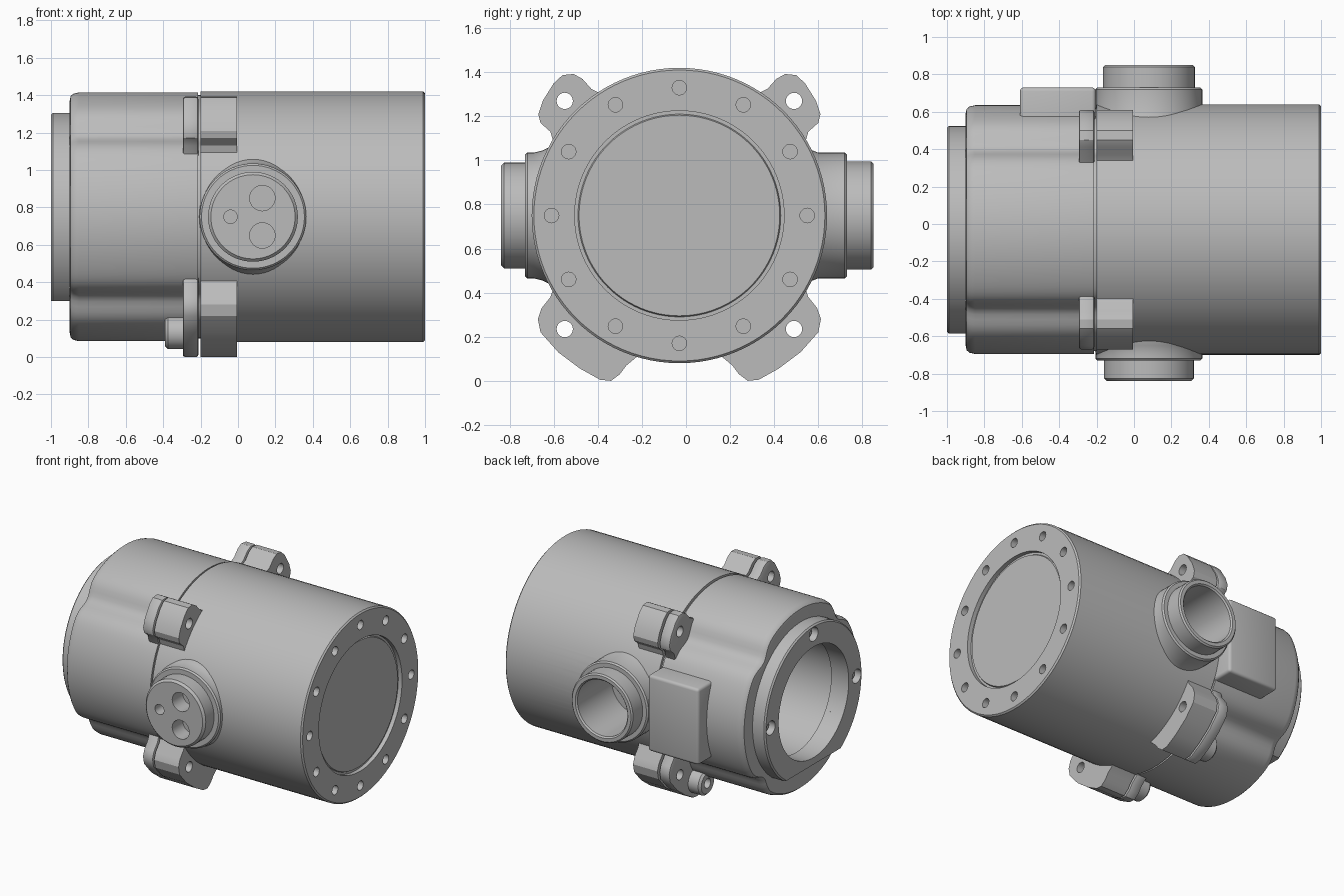
import bpy, bmesh
from math import sin, cos, pi, exp, degrees, radians
from mathutils import Matrix

if "Cube" in bpy.data.objects:
    bpy.data.objects.remove(bpy.data.objects["Cube"], do_unlink=True)

CY, CZ = -0.03, 0.75      # main axis, running along x
PX = 0.08                 # x of the two side ports

metal = bpy.data.materials.new("cast_grey")
metal.use_nodes = True
metal.diffuse_color = (0.5, 0.5, 0.5, 1)
metal.node_tree.nodes["Principled BSDF"].inputs["Base Color"].default_value = (0.5, 0.5, 0.5, 1)
parts = []


def finish(name, bm, keep=True):
    bmesh.ops.remove_doubles(bm, verts=bm.verts, dist=1e-5)
    bmesh.ops.recalc_face_normals(bm, faces=bm.faces)
    me = bpy.data.meshes.new(name)
    bm.to_mesh(me)
    bm.free()
    me.materials.append(metal)
    ob = bpy.data.objects.new(name, me)
    bpy.context.collection.objects.link(ob)
    if keep:
        parts.append(ob)
    return ob


def lathe(name, profile, place, n=96, shape=None, closed=False, keep=True):
    """Revolve (axial, radius) points about local x, then move into place."""
    bm = bmesh.new()
    rings = []
    for a, r in profile:
        ring = []
        for i in range(n):
            t = 2 * pi * i / n
            rr = shape(r, t) if shape else r
            ring.append(bm.verts.new((a, rr * cos(t), rr * sin(t))))
        rings.append(ring)
    pairs = list(zip(rings, rings[1:]))
    if closed:
        pairs.append((rings[-1], rings[0]))
    for p, q in pairs:
        for i in range(n):
            j = (i + 1) % n
            bm.faces.new((p[i], p[j], q[j], q[i]))
    bm.transform(place)
    return finish(name, bm, keep)


def prism(name, outline, x0, x1):
    bm = bmesh.new()
    face = bm.faces.new([bm.verts.new((x0, CY + y, CZ + z)) for y, z in outline])
    out = bmesh.ops.extrude_face_region(bm, geom=[face])
    moved = [v for v in out["geom"] if isinstance(v, bmesh.types.BMVert)]
    bmesh.ops.translate(bm, verts=moved, vec=(x1 - x0, 0, 0))
    return finish(name, bm)


def box(name, lo, hi, keep=True):
    bm = bmesh.new()
    bmesh.ops.create_cube(bm, size=1)
    for v in bm.verts:
        v.co = [lo[k] if v.co[k] < 0 else hi[k] for k in range(3)]
    return finish(name, bm, keep)


def rod(r, a0, a1, place, n=20):
    return lathe("cutter", [(a0, 0), (a0, r), (a1, r), (a1, 0)], place, n, keep=False)


def apply(ob, mod):
    bpy.context.view_layer.objects.active = ob
    bpy.ops.object.modifier_apply(modifier=mod.name)


def cut(ob, cutter):
    mod = ob.modifiers.new("cut", 'BOOLEAN')
    mod.operation, mod.solver, mod.object = 'DIFFERENCE', 'EXACT', cutter
    apply(ob, mod)
    bpy.data.objects.remove(cutter, do_unlink=True)


def bevel(ob, width, segments=2):
    mod = ob.modifiers.new("bevel", 'BEVEL')
    mod.width, mod.segments = width, segments
    mod.limit_method, mod.angle_limit = 'ANGLE', radians(50)
    apply(ob, mod)


def along_x(y=0.0, z=0.0):
    return Matrix.Translation((0, CY + y, CZ + z))


def along_y(side, x=PX, z=CZ):
    return Matrix.Translation((x, 0, z)) @ Matrix.Rotation(side * pi / 2, 4, 'Z')


# Main barrel with recessed end cover and ring of holes
barrel = lathe("main_barrel", [(-0.2, 0), (-0.2, 0.67), (0.99, 0.67), (1, 0.66), (1, 0.475),
                               (0.97, 0.475), (0.97, 0.46), (0.98, 0.455), (0.98, 0)], along_x())
for i in range(12):
    t = i * pi / 6
    cut(barrel, rod(0.033, 0.94, 1.05, along_x(0.58 * cos(t), 0.58 * sin(t))))
cut(barrel, rod(0.225, 0.42, 0.8, along_y(1), 48))


# Rear housing with four shallow diagonal flutes and an open bore
def flute(r, t):
    if r < 0.6:
        return r
    off = degrees(t) % 90 - 45
    return r - 0.055 * exp(-(off / 8) ** 2)


lathe("rear_housing", [(-0.19, 0), (-0.19, 0.65), (-0.215, 0.65), (-0.215, 0.665), (-0.85, 0.665),
                       (-0.88, 0.658), (-0.895, 0.645), (-0.9, 0.62), (-0.9, 0.4), (-0.86, 0.4),
                       (-0.86, 0.42), (-0.3, 0.42), (-0.3, 0)], along_x(), 144, flute)

# Mounting ring with a flat bottom and screw pockets
ring = lathe("mounting_ring", [(-0.89, 0.4), (-0.89, 0.555), (-0.99, 0.555), (-1, 0.545), (-1, 0.4)],
             along_x(), closed=True)
cut(ring, box("cutter", (-1.1, -1, -0.2), (-0.9, 1, 0.3), False))
for y, z in ((0.49, 0), (-0.49, 0), (0, 0.49)):
    cut(ring, rod(0.05, -1.1, -0.93, along_x(y, z)))
    lathe("ring_screw", [(-0.92, 0), (-0.92, 0.035), (-0.96, 0.035), (-0.965, 0.028), (-0.965, 0)],
          along_x(y, z), 16)

# Front port: collar and plug with three cable holes
plug = lathe("front_port", [(0.4, 0), (0.4, 0.33), (0.6, 0.32), (0.65, 0.295), (0.69, 0.285), (0.72, 0.285),
                            (0.73, 0.275), (0.73, 0.24), (0.825, 0.24), (0.84, 0.225), (0.84, 0)],
             along_y(-1), 64)
for x, z, r in ((0.13, 0.85, 0.068), (0.13, 0.65, 0.068), (-0.04, 0.75, 0.036)):
    cut(plug, rod(r, 0.72, 0.9, along_y(-1, x, z), 28))

# Back port: collar and open tube
lathe("back_port", [(0.43, 0), (0.43, 0.224), (0.5, 0.224), (0.5, 0.32), (0.55, 0.305), (0.6, 0.285),
                    (0.72, 0.285), (0.73, 0.275), (0.73, 0.245), (0.84, 0.245), (0.85, 0.235),
                    (0.85, 0.21), (0.84, 0.2), (0.45, 0.2), (0.45, 0)], along_y(1), 64)

# Flat pad beside the back port
pad = box("back_pad", (-0.61, 0.42, 0.475), (-0.205, 0.73, 1.025))
bevel(pad, 0.02, 3)

# Clamp lugs on both halves, mirrored front to back
upper = [(0.4, 0.4), (0.35, 0.55), (0.4, 0.575), (0.44, 0.62), (0.48, 0.642), (0.53, 0.637), (0.57, 0.6),
         (0.62, 0.52), (0.64, 0.46), (0.63, 0.42), (0.585, 0.38), (0.565, 0.31)]
lower = [(0.3, -0.4), (0.565, -0.31), (0.585, -0.37), (0.625, -0.42), (0.642, -0.47), (0.63, -0.53),
         (0.55, -0.62), (0.45, -0.695), (0.36, -0.745), (0.31, -0.75), (0.27, -0.72), (0.24, -0.68), (0.18, -0.63)]
for side, word in ((1, "back"), (-1, "front")):
    for outline, level, hz in ((upper, "upper", 0.52), (lower, "lower", -0.515)):
        shape = [(side * y, z) for y, z in outline]
        for half, x0, x1 in (("rear", -0.295, -0.212), ("main", -0.2, -0.005)):
            lug = prism(f"{word}_{level}_{half}_lug", shape, x0, x1)
            if half == "rear":
                bevel(lug, 0.012, 2)
            cut(lug, rod(0.037, -0.4, 0.1, along_x(side * 0.52, hz)))
    # Small threaded boss on the lower lug
    lathe(f"{word}_lower_boss", [(-0.28, 0), (-0.28, 0.088), (-0.375, 0.088), (-0.39, 0.073), (-0.39, 0.035),
                                 (-0.33, 0.035), (-0.33, 0)], along_x(side * 0.34, -0.62), 20)

# Smooth shading with crisp edges
bpy.ops.object.select_all(action='DESELECT')
for ob in parts:
    ob.select_set(True)
bpy.context.view_layer.objects.active = parts[0]
bpy.ops.object.shade_smooth_by_angle(angle=radians(30))
